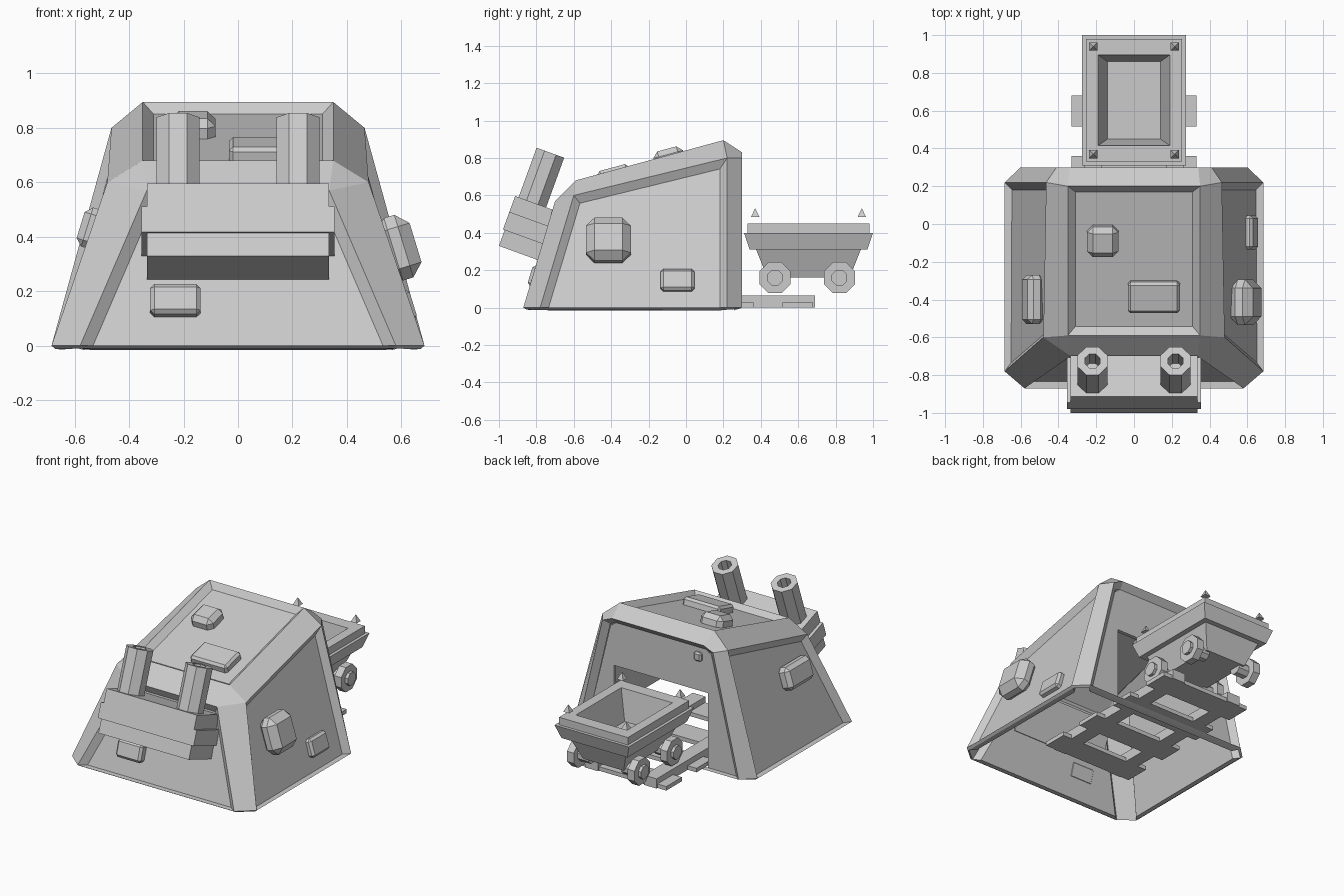
import bpy, bmesh
from math import radians, pi
from mathutils import Matrix, Vector

cube = bpy.data.objects.get("Cube")
if cube:
    bpy.data.objects.remove(cube, do_unlink=True)

stone = bpy.data.materials.new("plain_grey")
stone.use_nodes = True
grey = (0.6, 0.6, 0.6, 1)
stone.diffuse_color = grey
stone.node_tree.nodes["Principled BSDF"].inputs["Base Color"].default_value = grey


def finish(name, bm, matrix=None):
    bmesh.ops.recalc_face_normals(bm, faces=bm.faces)
    mesh = bpy.data.meshes.new(name)
    bm.to_mesh(mesh)
    bm.free()
    mesh.materials.append(stone)
    ob = bpy.data.objects.new(name, mesh)
    bpy.context.collection.objects.link(ob)
    if matrix:
        ob.matrix_world = matrix
    return ob


def box(name, lo, hi, matrix=None, bevel=0):
    lo, hi = Vector(lo), Vector(hi)
    bm = bmesh.new()
    place = Matrix.Translation((lo + hi) / 2) @ Matrix.Diagonal((*(hi - lo), 1))
    bmesh.ops.create_cube(bm, size=1, matrix=place)
    if bevel:
        bmesh.ops.bevel(bm, geom=bm.edges[:], offset=bevel, segments=1, affect='EDGES')
    return finish(name, bm, matrix)


def rock(name, centre, size, tilt, axis, bevel):
    half = Vector(size) / 2
    m = Matrix.Translation(centre) @ Matrix.Rotation(radians(tilt), 4, axis)
    return box(name, -half, half, m, bevel)


def loft(name, rings, sides, matrix=None, turn=0):
    """Stack of polygon rings given as (half x, half y, z), capped at both ends."""
    bm = bmesh.new()
    loops = []
    for hx, hy, z in rings:
        if sides == 4:
            pts = [(-hx, -hy), (hx, -hy), (hx, hy), (-hx, hy)]
        else:
            unit = [Matrix.Rotation(2 * pi * (i + turn) / sides, 2) @ Vector((1, 0))
                    for i in range(sides)]
            pts = [(p.x * hx, p.y * hy) for p in unit]
        loops.append([bm.verts.new((x, y, z)) for x, y in pts])
    for a, b in zip(loops, loops[1:]):
        for i in range(sides):
            j = (i + 1) % sides
            bm.faces.new((a[i], a[j], b[j], b[i]))
    bm.faces.new(loops[0][::-1])
    bm.faces.new(loops[-1])
    return finish(name, bm, matrix)


# Hollow building: chamfered beams with recessed panels
P = dict(
    a0=(.58, -.87, 0), a1=(.685, -.78, 0), b0=(.685, .22, 0), b1=(.60, .30, 0),
    c0=(.335, -.70, .57), c1=(.48, -.60, .60), d=(.35, -.59, .68),
    e=(.35, .20, .895), h=(.465, .22, .80), g=(.34, .30, .83), k=(.41, .30, .80))
bm = bmesh.new()
V = {}
for key, (x, y, z) in P.items():
    V[key] = bm.verts.new((x, y, z))
    V[key + "m"] = bm.verts.new((-x, y, z))
for names in ("a0 a1 c1 c0", "c0 c1 d", "c1 h e d", "b0 b1 k h", "h k g e"):
    bm.faces.new([V[n] for n in names.split()])
    bm.faces.new([V[n + "m"] for n in reversed(names.split())])
for names in ("c0 d dm c0m", "e g gm em"):
    bm.faces.new([V[n] for n in names.split()])
panels = [bm.faces.new([V[n] for n in names.split()]) for names in (
    "a0m a0 c0 c0m", "a1 b0 h c1", "c1m hm b0m a1m", "dm d e em", "b1 b1m km gm g k")]
bmesh.ops.recalc_face_normals(bm, faces=bm.faces)
bmesh.ops.inset_individual(bm, faces=panels, thickness=.04, depth=-.035,
                           use_even_offset=True)
# Panels run down to the ground
for f in panels:
    n = len(f.verts)
    for i, v in enumerate(f.verts):
        if v.co.z < .15:
            up = max((f.verts[i - 1], f.verts[(i + 1) % n]), key=lambda w: w.co.z)
            v.co += (up.co - v.co) * (-v.co.z / (up.co.z - v.co.z))
bm.faces.remove(panels[-1])
shell = finish("building_shell", bm)
thick = shell.modifiers.new("wall_thickness", 'SOLIDIFY')
thick.thickness = .02
thick.offset = -1

# Rear wall with tunnel doorway
bm = bmesh.new()
half = [(.35, 0), (.35, .5)]
side = [(.56, 0), (.375, .76), (.32, .8)]
outline = side + [(-x, z) for x, z in side[::-1]] + \
    [(-x, z) for x, z in half] + half[::-1]
wall = bm.faces.new([bm.verts.new((x, .265, z)) for x, z in outline])
push = bmesh.ops.extrude_face_region(bm, geom=[wall])
for v in push["geom"]:
    if isinstance(v, bmesh.types.BMVert):
        v.co.y -= .025
finish("rear_wall", bm)

# Stones set into the walls and roof
rock("left_large_stone", (.59, -.415, .36), (.13, .24, .24), -17, 'Y', .045)
rock("left_small_stone", (.615, -.045, .145), (.06, .18, .12), -17, 'Y', .015)
rock("right_stone", (-.535, -.40, .43), (.09, .26, .15), 17, 'Y', .025)
rock("front_stone", (-.23, -.80, .165), (.185, .07, .115), -17, 'X', .015)
rock("roof_square_stone", (-.165, -.09, .80), (.165, .165, .10), 15, 'X', .03)
rock("roof_wide_stone", (.105, -.385, .715), (.275, .17, .07), 15, 'X', .015)
rock("rear_stone", (-.28, .265, .73), (.055, .04, .06), 0, 'X', .01)

# Tilted chimney base on the front wall
tilt = Matrix.Translation((0, -1, .33)) @ Matrix.Rotation(radians(-20), 4, 'X')
box("chimney_base_lower", (-.335, 0, 0), (.335, .28, .09), tilt)
box("chimney_base_middle", (-.355, -.01, .09), (.355, .28, .19), tilt)
box("chimney_base_upper", (-.335, -.01, .19), (.335, .28, .28), tilt)

# Two octagonal hollow chimneys
for label, s in (("left", 1), ("right", -1)):
    m = Matrix.Translation((s * .22, -.725, .828)) @ Matrix.Rotation(radians(-20), 4, 'X')
    loft(label + "_chimney", [(.085, .085, -.36), (.085, .085, 0),
                              (.043, .043, 0), (.043, .043, -.15)], 8, m, .5)

# Track
for label, s in (("left", 1), ("right", -1)):
    x0, x1 = sorted((s * .17, s * .265))
    box(label + "_rail", (x0, -.45, 0), (x1, .69, .065))
for i in range(4):
    y = .515 - .32 * i
    box("sleeper", (-.33, y, 0), (.33, y + .165, .027))

# Cart tub: tapered body, flared rim, sunken inside
at = Matrix.Translation((0, .655, 0))
loft("cart_tub", [(.15, .22, .16), (.21, .28, .31), (.245, .315, .31),
                  (.275, .345, .40), (.255, .325, .40), (.255, .325, .45),
                  (.19, .24, .45), (.14, .205, .25)], 4, at)

# Wheels, hubs and floating corner spikes
for s in (1, -1):
    for y in (.475, .82):
        m = Matrix.Translation((s * .20, y, .16)) @ Matrix.Rotation(s * pi / 2, 4, 'Y')
        loft("cart_wheel", [(.09, .09, 0), (.09, .09, .05)], 8, m, .5)
        loft("wheel_hub", [(.045, .045, -.08), (.045, .045, .07)], 8, m, .5)
    for y in (.37, .94):
        m = Matrix.Translation((s * .215, y, .485))
        loft("corner_spike", [(.022, .022, 0), (.001, .001, .045)], 4, m)
